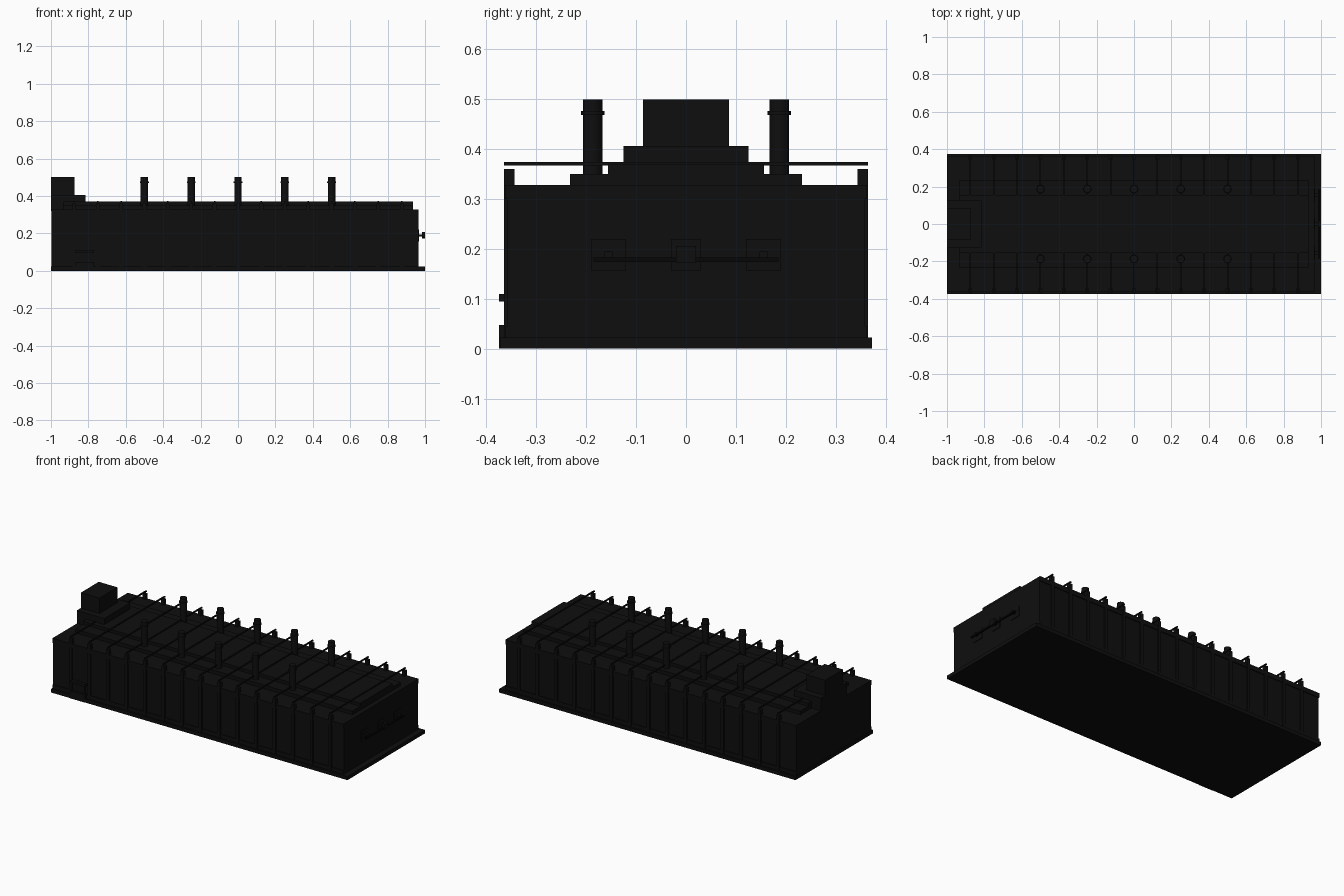
import bpy
import math
from mathutils import Vector

cube = bpy.data.objects.get("Cube")
if cube:
    bpy.data.objects.remove(cube, do_unlink=True)


def material(name, value):
    m = bpy.data.materials.new(name)
    m.use_nodes = True
    col = (value, value, value, 1)
    m.diffuse_color = col
    m.node_tree.nodes["Principled BSDF"].inputs["Base Color"].default_value = col
    return m


BLACK = material("soot black", 0.0045)
DARK = material("deep black", 0.002)


def box(name, x, y, z, mat=BLACK):
    """Box from (min, max) pairs on each axis."""
    lo, hi = Vector((x[0], y[0], z[0])), Vector((x[1], y[1], z[1]))
    bpy.ops.mesh.primitive_cube_add(size=1, location=(lo + hi) / 2)
    o = bpy.context.object
    o.name = name
    o.scale = hi - lo
    o.data.materials.append(mat)
    return o


def cylinder(name, x, y, z, radius):
    bpy.ops.mesh.primitive_cylinder_add(
        vertices=16, radius=radius, depth=z[1] - z[0],
        location=(x, y, (z[0] + z[1]) / 2))
    o = bpy.context.object
    o.name = name
    o.data.materials.append(BLACK)
    bpy.ops.object.shade_smooth_by_angle(angle=math.radians(40))
    return o


def sym(half):
    return (-half, half)


# Base slab, hall and stepped roof
box("base_slab", (-1, 1), sym(0.373), (0, 0.022))
box("hall", (-0.998, 0.965), sym(0.358), (0.022, 0.328))
box("lower_roof_step", (-0.935, 0.935), sym(0.233), (0.32, 0.35))
box("upper_roof_step", (-0.935, 0.935), sym(0.156), (0.34, 0.369))

# Stepped tower at one end
box("tower_base", (-1, -0.815), sym(0.125), (0.32, 0.406))
box("tower", (-1, -0.875), sym(0.086), (0.4, 0.5))

# Pilasters, eaves and roof rods along both long walls
for i in range(15):
    x = -0.875 + i * 0.125
    for side in (-1, 1):
        y = sorted((side * 0.344, side * 0.365))
        box("pilaster", (x - 0.01, x + 0.01), y, (0.022, 0.36))
    box("roof_rod", (x - 0.004, x + 0.004), sym(0.365), (0.367, 0.374))

for side in (-1, 1):
    y = sorted((side * 0.35, side * 0.363))
    box("eaves_band", (-0.998, 0.965), y, (0.3, 0.328))
    box("wall_plinth", (-0.998, 0.965), y, (0.022, 0.045))
    # Chimney rows with collars
    for i in range(5):
        x = -0.5 + i * 0.25
        cylinder("chimney", x, side * 0.187, (0.32, 0.5), 0.02)
        cylinder("chimney_collar", x, side * 0.187, (0.469, 0.477), 0.0235)

# Entrance on the front wall
box("entrance_door", (-0.86, -0.78), (-0.364, -0.35), (0.04, 0.1))
box("entrance_step", (-0.87, -0.77), (-0.375, -0.35), (0, 0.048))
box("entrance_canopy", (-0.87, -0.77), (-0.375, -0.35), (0.095, 0.11))

# Panels, brackets and rail on the end wall
for y in (-0.155, 0, 0.155):
    w = 0.03 if y == 0 else 0.035
    box("end_panel", (0.96, 0.969), (y - w, y + w), (0.157, 0.22))
    box("rail_stem", (0.965, 0.99), (y - 0.008, y + 0.008), (0.183, 0.195))
box("end_rail", (0.985, 0.995), sym(0.185), (0.174, 0.183), DARK)
box("end_rail_hub", (0.985, 1), sym(0.02), (0.172, 0.206))
